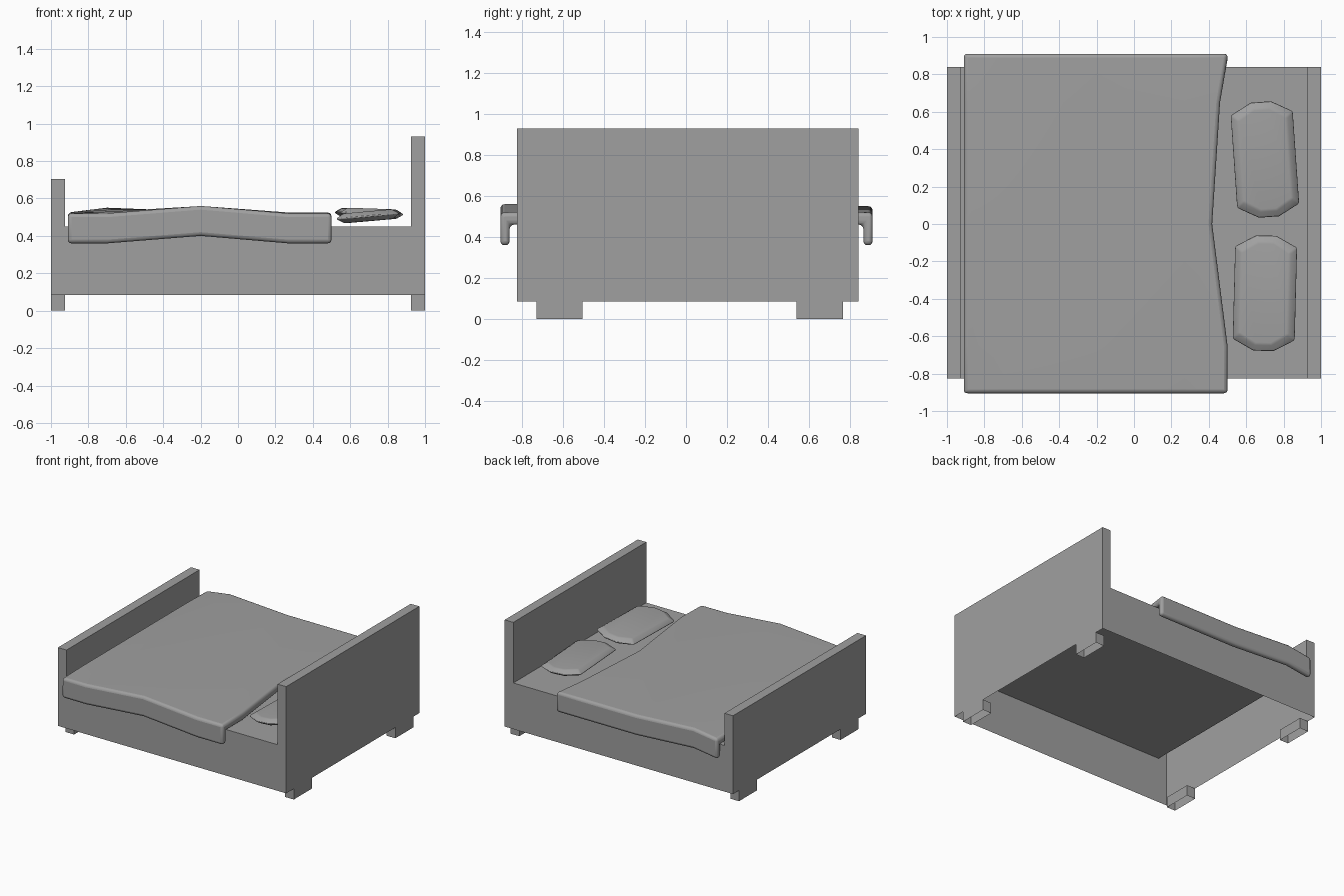
import bpy, bmesh, math
from mathutils import Matrix, Vector

if "Cube" in bpy.data.objects:
    bpy.data.objects.remove(bpy.data.objects["Cube"], do_unlink=True)

grey = bpy.data.materials.new("plain grey")
grey.use_nodes = True
COLOUR = (0.35, 0.35, 0.35, 1)
grey.diffuse_color = COLOUR
grey.node_tree.nodes["Principled BSDF"].inputs["Base Color"].default_value = COLOUR


def add_object(name, verts, faces, recalc=False):
    mesh = bpy.data.meshes.new(name)
    mesh.from_pydata(verts, [], faces)
    if recalc:
        bm = bmesh.new()
        bm.from_mesh(mesh)
        bmesh.ops.recalc_face_normals(bm, faces=bm.faces)
        bm.to_mesh(mesh)
        bm.free()
    obj = bpy.data.objects.new(name, mesh)
    bpy.context.collection.objects.link(obj)
    mesh.materials.append(grey)
    return obj


def smooth(obj, width, segments, angle):
    bevel = obj.modifiers.new("soft edges", 'BEVEL')
    bevel.width, bevel.segments = width, segments
    bevel.limit_method, bevel.angle_limit = 'ANGLE', math.radians(angle)
    bpy.ops.object.select_all(action='DESELECT')
    obj.select_set(True)
    bpy.context.view_layer.objects.active = obj
    bpy.ops.object.shade_smooth_by_angle(angle=math.radians(60))


# Bed frame: a hollow shell, open below, with both boards rising from it
Y0, Y1, BASE, TOP = -0.825, 0.84, 0.085, 0.45
INNER = 0.925
outline = [(-1, BASE), (-1, 0.705), (-INNER, 0.705), (-INNER, TOP),
           (INNER, TOP), (INNER, 0.93), (1, 0.93), (1, BASE)]
n = len(outline)
verts = [(x, y, z) for y in (Y0, Y1) for x, z in outline]
shell = [(i, i + 1, i + n + 1, i + n) for i in range(n - 1)]
sides = [tuple(reversed(range(n))), tuple(range(n, 2 * n))]
add_object("bed_frame", verts, shell + sides)

# Legs: open square tubes under the boards
for end, x in (("foot", -1), ("head", INNER)):
    for side, y in (("right", -0.73), ("left", 0.54)):
        ring = [(x, y), (x + 0.075, y), (x + 0.075, y + 0.225), (x, y + 0.225)]
        verts = [(a, b, z) for z in (0, BASE) for a, b in ring]
        walls = [(i, (i + 1) % 4, (i + 1) % 4 + 4, i + 4) for i in range(4)]
        add_object(f"{end}_leg_{side}", verts, walls)

# Blanket: a draped cross-section (outer y, z, inner y, z, head edge x)
drape = [(-0.905, 0.36, -0.86, 0.36, 0.5), (-0.905, 0.52, -0.86, 0.46, 0.5),
         (-0.65, 0.525, -0.65, 0.46, 0.5), (0, 0.525, 0, 0.46, 0.418),
         (0.65, 0.525, 0.65, 0.46, 0.46), (0.91, 0.52, 0.865, 0.46, 0.5),
         (0.91, 0.36, 0.865, 0.36, 0.5)]
# Stations along the bed: x, ripple on the right side, ripple on the left side
stations = [(-0.91, 0, 0), (-0.7, 0, 0.03), (-0.2, 0.04, 0), (0.27, 0, 0), (1, 0, 0)]
verts, faces = [], []
for x, right, left in stations:
    for yo, zo, yi, zi, head in drape:
        t = (yo + 0.905) / 1.815
        lift = right * (1 - t) + left * t
        px = head if x == 1 else x
        verts += [(px, yo, zo + lift), (px, yi, zi + lift)]
m, rows = len(drape), len(stations)


def vid(s, p, inner):
    return (s * m + p) * 2 + inner


for s in range(rows - 1):
    for p in range(m - 1):
        for k in (0, 1):
            faces.append((vid(s, p, k), vid(s + 1, p, k), vid(s + 1, p + 1, k), vid(s, p + 1, k)))
    for p in (0, m - 1):
        faces.append((vid(s, p, 0), vid(s + 1, p, 0), vid(s + 1, p, 1), vid(s, p, 1)))
for s in (0, rows - 1):
    for p in range(m - 1):
        faces.append((vid(s, p, 0), vid(s, p + 1, 0), vid(s, p + 1, 1), vid(s, p, 1)))
smooth(add_object("blanket", verts, faces, True), 0.02, 3, 40)


# Pillows: eight-sided cushions with a wide seam and inset faces
def pillow(name, centre, turn, tilt):
    quarter = [(0.17, 0.25), (0.055, 0.312)]
    ring = quarter + [(-x, y) for x, y in reversed(quarter)]
    ring += [(-x, -y) for x, y in ring]
    pose = (Matrix.Translation(centre) @ Matrix.Rotation(math.radians(turn), 4, 'Z')
            @ Matrix.Rotation(math.radians(tilt), 4, 'Y'))
    levels = [(0.04, -0.026), (0, 0), (0.04, 0.026)]
    verts = [pose @ Vector((x * (1 - d / 0.17), y * (1 - d / 0.31), z))
             for d, z in levels for x, y in ring]
    faces = [(k * 8 + i, k * 8 + (i + 1) % 8, k * 8 + 8 + (i + 1) % 8, k * 8 + 8 + i)
             for k in (0, 1) for i in range(8)]
    faces += [tuple(range(8)), tuple(range(16, 24))]
    smooth(add_object(name, verts, faces, True), 0.008, 2, 20)


pillow("pillow_right", (0.7, -0.37, 0.505), -1.5, -5)
pillow("pillow_left", (0.7, 0.345, 0.52), 4, 2)
